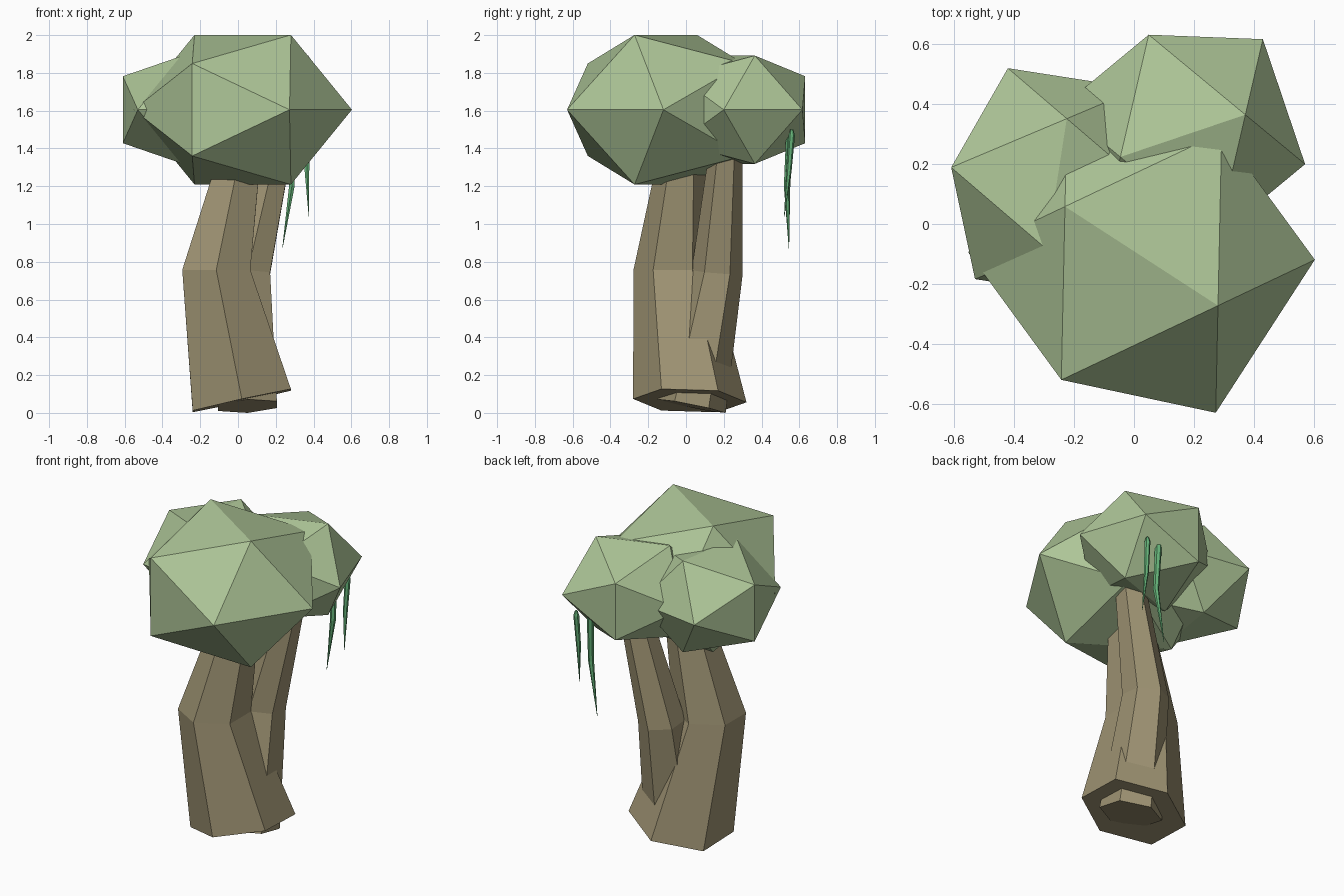
import bpy, bmesh, math
from mathutils import Matrix, Vector

if "Cube" in bpy.data.objects:
    bpy.data.objects.remove(bpy.data.objects["Cube"])


def material(name, color):
    m = bpy.data.materials.new(name)
    m.diffuse_color = (*color, 1)
    m.use_nodes = True
    m.node_tree.nodes["Principled BSDF"].inputs["Base Color"].default_value = m.diffuse_color
    return m


LEAF = material("leaf_green", (0.42, 0.56, 0.31))
BARK = material("bark_brown", (0.34, 0.29, 0.17))
VINE = material("vine_green", (0.13, 0.45, 0.19))


def finish(name, bm, mat):
    bmesh.ops.recalc_face_normals(bm, faces=bm.faces)
    mesh = bpy.data.meshes.new(name)
    bm.to_mesh(mesh)
    bm.free()
    mesh.materials.append(mat)
    ob = bpy.data.objects.new(name, mesh)
    bpy.context.collection.objects.link(ob)
    return ob


def leaf_clump(name, center, unit, angle):
    """Squashed icosahedron lying with one edge on top; angle turns it about z."""
    phi = (1 + 5 ** 0.5) / 2
    bm = bmesh.new()
    for a in (-1, 1):
        for b in (-phi, phi):
            for co in ((0, a, b), (a, b, 0), (b, 0, a)):
                bm.verts.new(co)
    bmesh.ops.convex_hull(bm, input=bm.verts)
    mat = (Matrix.Translation(center) @ Matrix.Rotation(angle, 4, 'Z')
           @ Matrix.Diagonal((unit, unit, unit * 0.805, 1)))
    bm.transform(mat)
    return finish(name, bm, LEAF)


def limb(name, rings, mat, sides=6):
    """Tapered tube; each ring is (center, radius, slope in x, slope in y)."""
    bm = bmesh.new()
    loops = []
    for (cx, cy, cz), r, sx, sy in rings:
        loop = []
        for k in range(sides):
            a = math.pi / 2 + k * math.tau / sides
            dx, dy = r * math.cos(a), r * math.sin(a)
            loop.append(bm.verts.new((cx + dx, cy + dy, cz + sx * dx + sy * dy)))
        loops.append(loop)
    for lo, hi in zip(loops, loops[1:]):
        for k in range(sides):
            n = (k + 1) % sides
            bm.faces.new((lo[k], lo[n], hi[n], hi[k]))
    bm.faces.new(loops[0])
    bm.faces.new(loops[-1])
    return finish(name, bm, mat)


# Foliage: one large clump in front, two smaller ones behind
leaf_clump("leaf_clump_front", (0.025, -0.107, 1.605), 0.304, math.atan2(0.84, 0.544))
leaf_clump("leaf_clump_right", (0.163, 0.294, 1.605), 0.22, math.atan2(0.947, -0.32))
leaf_clump("leaf_clump_left", (-0.258, 0.134, 1.605), 0.22, math.atan2(0.154, -0.988))

# Trunk and the branch that splits off behind it
limb("trunk", [((0.02, 0.02, 0.065), 0.30, 0.22, -0.03),
               ((-0.115, -0.07, 0.757), 0.208, 0, 0),
               ((0.04, -0.01, 1.5), 0.105, -0.2, -0.1)], BARK)
limb("branch", [((0.05, 0.03, 0.036), 0.18, 0.05, -0.2),
                ((0.053, 0.165, 0.745), 0.135, -0.05, -0.08),
                ((0.23, 0.22, 1.5), 0.08, -0.25, -0.1)], BARK)

# Hanging vines
limb("vine_long", [((0.28, 0.55, 1.51), 0.009, 0, 0),
                   ((0.28, 0.55, 1.48), 0.020, 0, 0),
                   ((0.285, 0.535, 1.2), 0.017, 0, 0),
                   ((0.235, 0.545, 0.87), 0.001, 0, 0)], VINE)
limb("vine_short", [((0.37, 0.56, 1.50), 0.008, 0, 0),
                    ((0.37, 0.56, 1.47), 0.017, 0, 0),
                    ((0.365, 0.545, 1.28), 0.014, 0, 0),
                    ((0.375, 0.52, 1.04), 0.001, 0, 0)], VINE)
